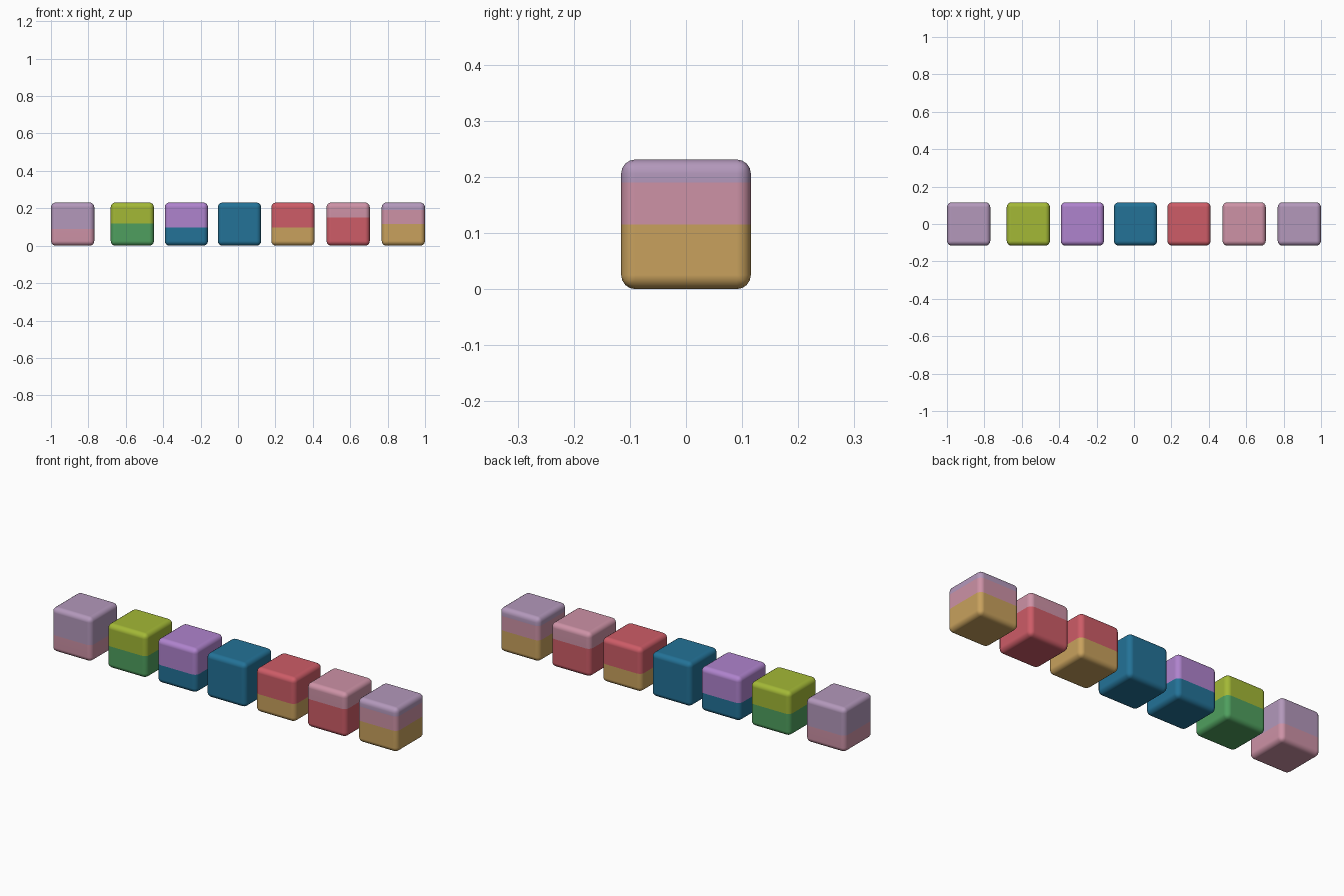
import bpy, bmesh

if "Cube" in bpy.data.objects:
    bpy.data.objects.remove(bpy.data.objects["Cube"])

SIZE, RADIUS = 0.231, 0.025


def srgb(h):
    out = []
    for i in (0, 2, 4):
        c = int(h[i:i + 2], 16) / 255
        out.append(c / 12.92 if c <= 0.04045 else ((c + 0.055) / 1.055) ** 2.4)
    return (*out, 1.0)


COLOURS = {"mauve": "B398BB", "pink": "CD92A6", "lime": "A3B836", "green": "4F9F5E",
           "purple": "AF83CD", "blue": "237297", "red": "CD5C67", "tan": "C8A15D"}
MATS = {}
for name, h in COLOURS.items():
    MATS[name] = bpy.data.materials.new(name)
    MATS[name].diffuse_color = srgb(h)


def banded_cube(name, x, colours, splits):
    """Rounded cube with horizontal colour bands, listed bottom to top."""
    bm = bmesh.new()
    bmesh.ops.create_cube(bm, size=SIZE)
    bmesh.ops.translate(bm, verts=bm.verts, vec=(0, 0, SIZE / 2))
    bmesh.ops.bevel(bm, geom=bm.edges[:], offset=RADIUS, segments=4,
                    profile=0.5, affect='EDGES', clamp_overlap=True)
    # cut the band borders
    for z in splits:
        bmesh.ops.bisect_plane(bm, geom=bm.verts[:] + bm.edges[:] + bm.faces[:],
                               plane_co=(0, 0, z), plane_no=(0, 0, 1))
    for f in bm.faces:
        f.smooth = True
        zc = f.calc_center_median().z
        f.material_index = sum(zc > z for z in splits)
    me = bpy.data.meshes.new(name)
    bm.to_mesh(me)
    bm.free()
    for c in colours:
        me.materials.append(MATS[c])
    ob = bpy.data.objects.new(name, me)
    ob.location.x = x
    bpy.context.collection.objects.link(ob)
    # keep the large faces flat-looking between the rounded edges
    wn = ob.modifiers.new("weighted_normals", 'WEIGHTED_NORMAL')
    wn.weight = 100


# row of cubes, left to right
CUBES = [
    (-0.884, ["pink", "mauve"], [0.09]),
    (-0.565, ["green", "lime"], [0.118]),
    (-0.276, ["blue", "purple"], [0.098]),
    (0.008, ["blue"], []),
    (0.294, ["tan", "red"], [0.098]),
    (0.589, ["red", "pink"], [0.15]),
    (0.884, ["tan", "pink", "mauve"], [0.115, 0.19]),
]
for i, (x, cols, splits) in enumerate(CUBES, 1):
    banded_cube(f"cube_{i}", x, cols, splits)

for m in bpy.data.materials:
    if m.users and not m.is_grease_pencil:
        m.use_nodes = True
        m.node_tree.nodes["Principled BSDF"].inputs["Base Color"].default_value = m.diffuse_color
